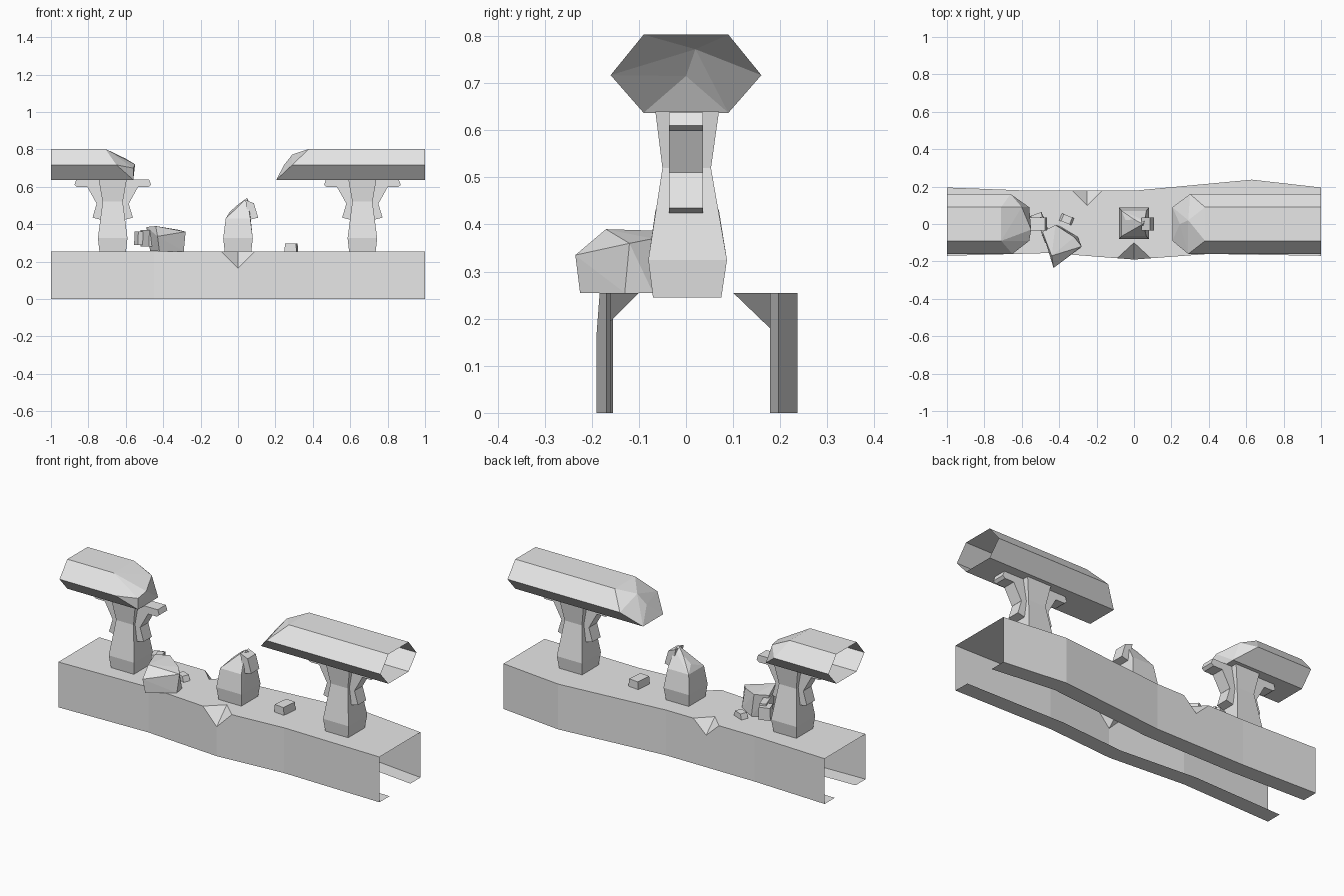
import bpy, bmesh
from mathutils import Vector

if "Cube" in bpy.data.objects:
    bpy.data.objects.remove(bpy.data.objects["Cube"])

stone = bpy.data.materials.new("grey_stone")
stone.use_nodes = True
GREY = (0.8, 0.8, 0.8, 1)
stone.diffuse_color = GREY
stone.node_tree.nodes["Principled BSDF"].inputs["Base Color"].default_value = GREY


def finish(name, bm):
    """Clean the mesh and make a flat shaded object of it."""
    bmesh.ops.remove_doubles(bm, verts=bm.verts[:], dist=0.0005)
    bmesh.ops.recalc_face_normals(bm, faces=bm.faces[:])
    mesh = bpy.data.meshes.new(name)
    bm.to_mesh(mesh)
    bm.free()
    mesh.materials.append(stone)
    obj = bpy.data.objects.new(name, mesh)
    bpy.context.collection.objects.link(obj)
    return obj


def loft(name, rings, closed):
    """Skin a list of rings; closed rings also get end caps."""
    bm = bmesh.new()
    rows = [[bm.verts.new(p) for p in ring] for ring in rings]
    n = len(rows[0])
    for a, b in zip(rows, rows[1:]):
        for i in range(n if closed else n - 1):
            j = (i + 1) % n
            bm.faces.new((a[i], a[j], b[j], b[i]))
    if closed:
        bm.faces.new(rows[0])
        bm.faces.new(rows[-1])
    return finish(name, bm)


def hull(name, points, open_x=None):
    """Chiselled block around points, optionally open at one x plane."""
    bm = bmesh.new()
    for p in points:
        bm.verts.new(p)
    bmesh.ops.convex_hull(bm, input=bm.verts[:])
    loose = [v for v in bm.verts if not v.link_faces]
    bmesh.ops.delete(bm, geom=loose, context='VERTS')
    bmesh.ops.dissolve_limit(bm, angle_limit=0.02, verts=bm.verts[:], edges=bm.edges[:])
    if open_x is not None:
        ends = [f for f in bm.faces if all(abs(v.co.x - open_x) < 0.001 for v in f.verts)]
        bmesh.ops.delete(bm, geom=ends, context='FACES')
    return finish(name, bm)


def extrude_y(name, profile, cx, side, half):
    """Extrude an x-z profile across y, on one side of a pillar."""
    rings = [[(cx + side * x, y, z) for x, z in profile] for y in (-half, half)]
    return loft(name, rings, True)


def along(path, x):
    for (x0, y0), (x1, y1) in zip(path, path[1:]):
        if x0 <= x <= x1:
            return y0 + (y1 - y0) * (x - x0) / (x1 - x0)


# Open wall shell: two bent sides, a deck, bottom lips and two chipped edges
TOP, LIP = 0.255, 0.09
front = [(-1, -0.17), (-0.45, -0.155), (0, -0.19), (0.4, -0.16), (1, -0.17)]
back = [(-1, 0.195), (-0.55, 0.178), (0, 0.178), (0.63, 0.237), (1, 0.195)]
chips = {("front", 0): (-0.10, 0.165), ("back", -0.25): (0.10, 0.18)}
stations = sorted({x for x, _ in front + back} | {-0.33, -0.25, -0.17, -0.09, 0.09})
sections = []
for x in stations:
    f, b = along(front, x), along(back, x)
    fy, fz = chips.get(("front", x), (f, TOP))
    by, bz = chips.get(("back", x), (b, TOP))
    sections.append([(x, f + LIP, 0), (x, f, 0), (x, f, fz), (x, fy, TOP),
                     (x, by, TOP), (x, b, bz), (x, b, 0), (x, b - LIP, 0)])
loft("wall_base", sections, False)


# Waisted square pillars with stepped brackets on both sides
def square(cx, w, y0, y1, z):
    return [(cx - w, y0, z), (cx + w, y0, z), (cx + w, y1, z), (cx - w, y1, z)]


shaft = [(0.07, -0.07, 0.075, 0.245), (0.079, -0.08, 0.087, 0.325),
         (0.054, -0.05, 0.053, 0.52), (0.075, -0.065, 0.07, 0.64)]
lower = [(0.04, 0.53), (0.085, 0.512), (0.108, 0.435), (0.055, 0.422)]
upper = [(0.04, 0.638), (0.195, 0.638), (0.205, 0.61), (0.19, 0.598),
         (0.135, 0.598), (0.086, 0.51), (0.04, 0.5)]
for label, cx in (("right", -0.67), ("left", 0.665)):
    loft(label + "_pillar", [square(cx, *s) for s in shaft], True)
    for where, side in (("outer", 1 if cx > 0 else -1), ("inner", -1 if cx > 0 else 1)):
        extrude_y(f"{label}_{where}_bracket_arm", upper, cx, side, 0.036)
        extrude_y(f"{label}_{where}_bracket_foot", lower, cx, side, 0.036)

# Broken pillar in the middle, snapped to a slanted point
stump = [p for s in shaft[:2] for p in square(0, *s)]
stump += square(0, 0.066, -0.065, 0.07, 0.43)
stump += [(0.048, 0, 0.54), (0.058, 0.02, 0.52), (-0.045, 0.02, 0.465), (0, 0.025, 0.505)]
hull("broken_pillar", stump)
extrude_y("broken_pillar_bracket", lower, 0, 1, 0.036)

# Hexagonal hollow beams, open outside and broken off inside
hexagon = [(-0.16, 0.717), (-0.09, 0.803), (0.09, 0.803),
           (0.16, 0.717), (0.09, 0.637), (-0.09, 0.637)]


def beam(name, end_x, break_xs, extra):
    points = [(end_x, y, z) for y, z in hexagon]
    points += [(x, y, z) for x, (y, z) in zip(break_xs, hexagon)]
    hull(name, points + extra, end_x)


beam("left_beam", 1, (0.29, 0.38, 0.38, 0.30, 0.205, 0.205),
     [(0.29, 0.02, 0.772), (0.245, 0, 0.715)])
beam("right_beam", -1, (-0.65, -0.71, -0.71, -0.66, -0.56, -0.56),
     [(-0.55, -0.03, 0.72), (-0.56, -0.09, 0.70), (-0.60, 0.09, 0.75)])

# Fallen pillar fragment with its bracket, lying over the front edge
hull("fallen_chunk", [
    (-0.47, -0.05, 0.257), (-0.42, -0.225, 0.255), (-0.29, -0.13, 0.255),
    (-0.30, -0.07, 0.255), (-0.40, -0.01, 0.255), (-0.49, -0.04, 0.385),
    (-0.43, -0.235, 0.335), (-0.44, -0.17, 0.39), (-0.28, -0.12, 0.36),
    (-0.32, -0.07, 0.37), (-0.42, -0.005, 0.385)])


def block(name, center, size, turn, slant):
    """Turned block whose top shifts sideways and narrows."""
    axis = Vector((turn, 1, 0)).normalized()
    cross = Vector((axis.y, -axis.x, 0))
    points = []
    for u in (-0.5, 0.5):
        for v in (-0.5, 0.5):
            for h in (0, 1):
                shrink = 1 - slant * h
                points.append(Vector(center) + cross * u * size[0] * shrink
                              + axis * v * size[1] + Vector((0, 0, size[2] * h)))
    hull(name, points)


block("fallen_bracket", (-0.48, -0.03, 0.28), (0.04, 0.14, 0.09), -0.35, 0.1)
block("fallen_bracket_tip", (-0.515, 0.025, 0.29), (0.065, 0.06, 0.07), -0.35, 0.1)

# Loose stones on the deck
block("small_stone", (-0.36, 0.025, TOP), (0.07, 0.04, 0.03), 0.4, 0.3)
block("deck_stone", (0.285, 0.01, TOP), (0.065, 0.09, 0.043), 0.1, 0.1)
